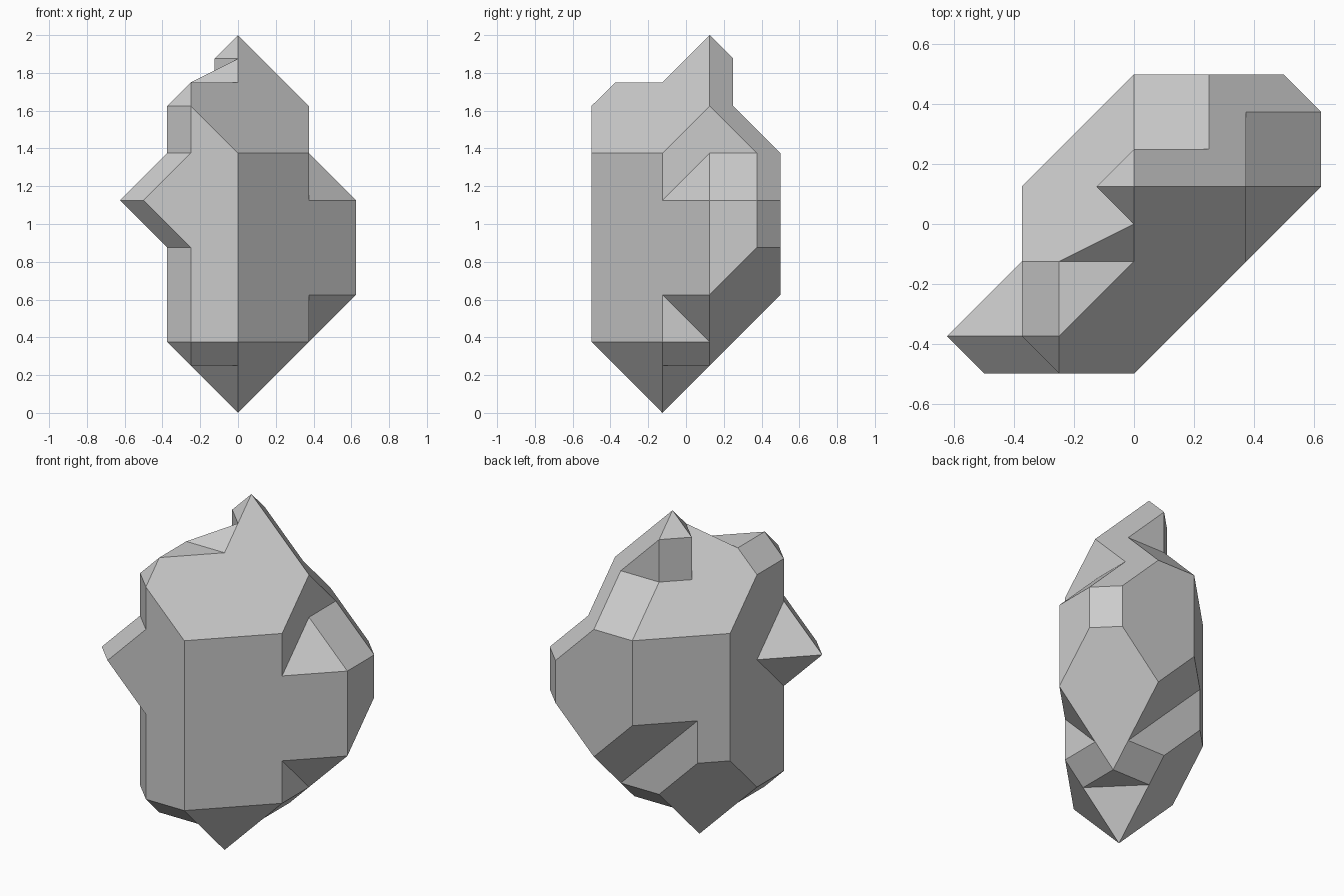
import bpy
import bmesh
import math
from itertools import combinations
from mathutils import Matrix, Vector

if "Cube" in bpy.data.objects:
    bpy.data.objects.remove(bpy.data.objects["Cube"], do_unlink=True)

UNIT = 0.125  # grid step of the facets
BOX = [(sign + axis, 24) for sign in "+-" for axis in "xyz"]

stone = bpy.data.materials.new("grey_stone")
stone.use_nodes = True
stone.diffuse_color = (0.6, 0.6, 0.6, 1)
stone.node_tree.nodes["Principled BSDF"].inputs["Base Color"].default_value = (0.6, 0.6, 0.6, 1)


def normal(text):
    """'+x-y' becomes the vector (1, -1, 0)."""
    return Vector([text.count("+" + a) - text.count("-" + a) for a in "xyz"])


def convex(name, limits):
    """Convex solid where every 'direction . point <= limit' holds."""
    planes = [(normal(text), limit) for text, limit in limits]
    corners = set()
    for trio in combinations(planes, 3):
        m = Matrix([n for n, _ in trio])
        if abs(m.determinant()) < 0.5:
            continue
        p = m.inverted() @ Vector([d for _, d in trio])
        if all(n.dot(p) <= d + 0.001 for n, d in planes):
            corners.add(tuple(round(c * 4) / 4 for c in p))
    bm = bmesh.new()
    verts = [bm.verts.new(c) for c in sorted(corners)]
    for n, d in planes:
        ring = [v for v in verts if abs(n.dot(v.co) - d) < 0.001]
        if len(ring) < 3:
            continue
        mid = sum((v.co for v in ring), Vector()) / len(ring)
        u = n.orthogonal().normalized()
        w = n.normalized().cross(u)
        ring.sort(key=lambda v: math.atan2((v.co - mid).dot(w), (v.co - mid).dot(u)))
        bm.faces.new(ring)
    mesh = bpy.data.meshes.new(name)
    bm.to_mesh(mesh)
    bm.free()
    obj = bpy.data.objects.new(name, mesh)
    bpy.context.collection.objects.link(obj)
    return obj


def combine(target, tool, operation):
    mod = target.modifiers.new(tool.name, "BOOLEAN")
    mod.operation = operation
    mod.solver = "EXACT"
    mod.object = tool
    bpy.context.view_layer.objects.active = target
    bpy.ops.object.modifier_apply(modifier=mod.name)
    bpy.data.objects.remove(tool, do_unlink=True)


# Main body: side walls, upper slopes, lower slopes
crystal = convex("crystal", [
    ("+x", 5), ("-x", 3), ("+y", 4), ("-y", 4),
    ("+x-y", 4), ("-x+y", 4), ("+x+y", 8), ("-x-y", 6),
    ("+x+y+z", 17), ("+x-y+z", 15), ("-x+y+z", 17), ("-x-y+z", 19), ("-x+z", 16),
    ("+x-y-z", 1), ("+x+y-z", 1), ("-x+y-z", -1), ("-x-y-z", 3),
    ("+x-z", 0), ("-x-z", 0), ("+y-z", -1), ("-y-z", 1),
])

# Notches: each removes the wedge beyond both of its planes
notches = {
    "peak_back_left": [("+x-y", -2), ("+x-y-z", -15)],
    "peak_front_left": [("+x+y", 0), ("+x-y-z", -15)],
    "peak_back": [("-y", -2), ("-y-z", -15)],
    "peak_tip": [("-z", -15), ("+x+y-z", -15)],
    "upper_ledge": [("-z", -14), ("+y-z", -15)],
    "shoulder": [("-x", -3), ("-x-z", -14)],
    "shoulder_front": [("-x", -3), ("-x+y-z", -13)],
    "lower_side": [("-x", -3), ("-x+y+z", 1)],
    "lower_back": [("-y", -2), ("+x-y+z", 3)],
    "foot_back": [("+z", 2), ("-x-y+z", 1)],
    "foot_front": [("+z", 2), ("+x+y+z", -1)],
}
for name, pair in notches.items():
    cutter = convex(name, BOX + pair)
    cutter.hide_render = True
    combine(crystal, cutter, "DIFFERENCE")

# Side spike growing out of the front corner
spike = convex("side_spike", [
    ("+x", -1.5), ("-y", 4), ("-x-y+z", 17), ("-x+y+z", 11),
    ("-x-y-z", -1), ("-x+y-z", -7),
])
combine(crystal, spike, "UNION")

# Clean flat facets, final size, flat shading
bm = bmesh.new()
bm.from_mesh(crystal.data)
bmesh.ops.remove_doubles(bm, verts=bm.verts, dist=0.001)
bmesh.ops.dissolve_limit(bm, angle_limit=0.01, verts=bm.verts, edges=bm.edges)
bmesh.ops.recalc_face_normals(bm, faces=bm.faces)
bmesh.ops.scale(bm, vec=(UNIT, UNIT, UNIT), verts=bm.verts)
for face in bm.faces:
    face.smooth = False
    face.material_index = 0
bm.to_mesh(crystal.data)
bm.free()
crystal.data.materials.clear()
crystal.data.materials.append(stone)
